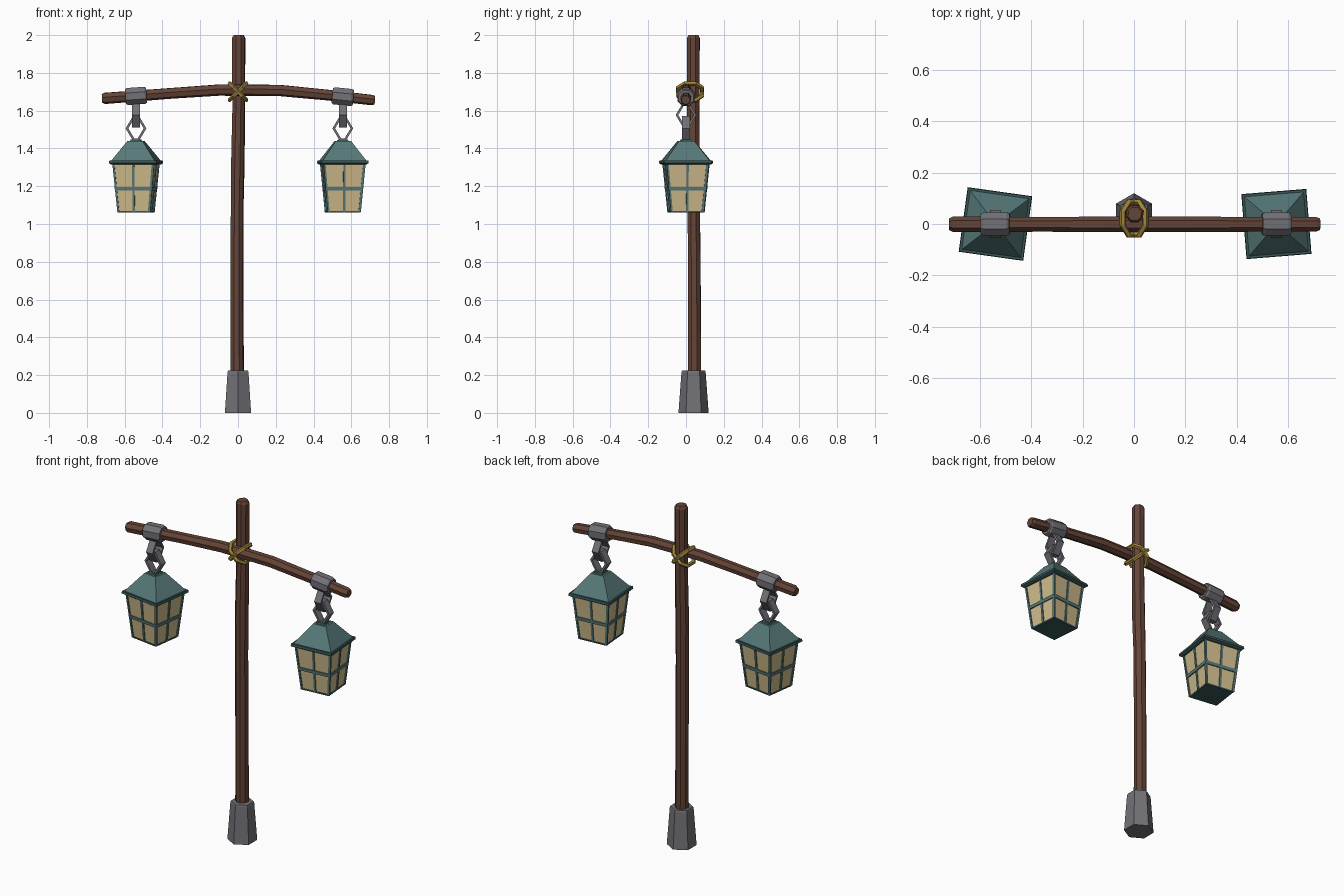
import bpy, bmesh, math, random
from mathutils import Vector, Matrix

if "Cube" in bpy.data.objects:
    bpy.data.objects.remove(bpy.data.objects["Cube"])

random.seed(4)

def material(name, rgb):
    m = bpy.data.materials.new(name)
    m.diffuse_color = (*rgb, 1)
    m.use_nodes = True
    m.node_tree.nodes["Principled BSDF"].inputs["Base Color"].default_value = m.diffuse_color
    return m

WOOD = material("brown_wood", (0.13, 0.058, 0.038))
IRON = material("grey_iron", (0.165, 0.165, 0.185))
ROPE = material("straw_rope", (0.36, 0.24, 0.045))
TEAL = material("teal_metal", (0.095, 0.19, 0.19))
DARK = material("dark_teal_metal", (0.04, 0.09, 0.09))
GLASS = material("cream_glass", (0.62, 0.50, 0.26))

def ngon(r, sides, phase=0.0, jitter=0.0):
    out = []
    for i in range(sides):
        a = math.radians(phase) + 2 * math.pi * i / sides
        k = r * (1 + random.uniform(-jitter, jitter))
        out.append((k * math.cos(a), k * math.sin(a)))
    return out

def rect(w, d):
    return [(-w / 2, -d / 2), (w / 2, -d / 2), (w / 2, d / 2), (-w / 2, d / 2)]

def sweep(bm, pts, profile, normal=(1, 0, 0), scales=None, closed=False):
    """Carry a profile along a path, with mitred corners."""
    pts = [Vector(p) for p in pts]
    n = len(pts)
    rings = []
    for i, p in enumerate(pts):
        a = pts[i] - pts[i - 1] if closed or i > 0 else pts[1] - pts[0]
        b = pts[(i + 1) % n] - p if closed or i < n - 1 else a
        a, b = a.normalized(), b.normalized()
        t = (a + b).normalized()
        u = Vector(normal)
        u = (u - t * u.dot(t)).normalized()
        v = t.cross(u) / max(0.5, t.dot(a))
        s = scales[i] if scales else 1
        rings.append([bm.verts.new(p + u * x * s + v * y * s) for x, y in profile])
    m = len(profile)
    for i in range(n if closed else n - 1):
        r, q = rings[i], rings[(i + 1) % n]
        for j in range(m):
            bm.faces.new((r[j], r[(j + 1) % m], q[(j + 1) % m], q[j]))
    if not closed:
        bm.faces.new(rings[0][::-1])
        bm.faces.new(rings[-1])

def finish(name, bm, mat, loc=(0, 0, 0), turn=0.0):
    bmesh.ops.recalc_face_normals(bm, faces=bm.faces)
    me = bpy.data.meshes.new(name)
    bm.to_mesh(me)
    bm.free()
    me.materials.append(mat)
    ob = bpy.data.objects.new(name, me)
    ob.location = loc
    ob.rotation_euler[2] = turn
    bpy.context.collection.objects.link(ob)
    return ob

def part(name, mat, *args, loc=(0, 0, 0), turn=0.0, **kw):
    bm = bmesh.new()
    sweep(bm, *args, **kw)
    return finish(name, bm, mat, loc, turn)

# Stone-grey foot and slightly crooked post
part("post_foot", IRON, [(0, 0.04, 0), (0, 0.04, 0.215), (0, 0.04, 0.225)],
     ngon(0.08, 6, 90), scales=[1, 0.8, 0.76])
part("post", WOOD,
     [(-0.005, 0.044, 0.1), (-0.006, 0.044, 0.6), (-0.005, 0.04, 1.1), (-0.002, 0.036, 1.3),
      (0.003, 0.037, 1.6), (0.003, 0.038, 1.985), (0.003, 0.038, 2.0)],
     ngon(0.037, 8, 20, 0.06), scales=[1, 0.97, 0.95, 1, 0.95, 0.98, 0.75])

# Bowed cross beam
BEAM = [(-0.72, 0, 1.664), (-0.705, 0, 1.665), (-0.35, 0, 1.692), (-0.1, 0, 1.709),
        (0.22, 0, 1.707), (0.48, 0, 1.682), (0.71, 0, 1.656), (0.725, 0, 1.655)]
part("cross_beam", WOOD, BEAM, ngon(0.031, 7, 15, 0.06), normal=(0, 1, 0),
     scales=[0.75, 1, 0.95, 1, 1, 0.95, 0.92, 0.75])

# Crossed rope lashing
for side in (-1, 1):
    d = Vector((1, 0, side)).normalized()
    c = Vector((0, 0.02, 1.7))
    loop = [c + d * a + Vector((0, b, 0)) for a, b in
            ((0.062, -0.025), (0.062, 0.03), (0.03, 0.065),
             (-0.03, 0.065), (-0.062, 0.03), (-0.062, -0.025), (-0.03, -0.062), (0.03, -0.062))]
    part("rope_lashing", ROPE, loop, ngon(0.012, 5), closed=True,
         normal=d.cross(Vector((0, 1, 0))))

# Lantern body sizes
Z0, Z1 = 1.06, 1.32
def half(z):
    return 0.082 + (z - Z0) / (Z1 - Z0) * 0.024

def tier(name, mat, levels, loc, turn):
    """Stack of square levels given as (height, half width)."""
    part(name, mat, [(0, 0, z) for z, h in levels], rect(2, 2),
         scales=[h for z, h in levels], loc=loc, turn=turn)

for label, cx, bz, slope, turn in (("left", -0.54, 1.678, 0.07, -8), ("right", 0.555, 1.674, -0.1, 4.6)):
    loc, turn = (cx, 0, 0), math.radians(turn)

    # Iron collar round the beam
    xs = (-0.056, -0.046, 0.046, 0.056)
    part(label + "_collar", IRON, [(x, 0, bz + x * slope) for x in xs],
         ngon(0.049, 8, 22.5), normal=(0, 1, 0), scales=[0.86, 1, 1, 0.86], loc=loc)

    # Two chain links at right angles
    for name, z, across, face in (("upper", 1.577, (0, 1, 0), (1, 0, 0)),
                                  ("lower", 1.506, (1, 0, 0), (0, 1, 0))):
        a = Vector(across)
        loop = [a * s + Vector((0, 0, z + h)) for s, h in
                ((0.048, 0), (0.012, 0.06), (-0.012, 0.06), (-0.048, 0), (-0.012, -0.06), (0.012, -0.06))]
        part(f"{label}_{name}_link", IRON, loop, rect(0.042, 0.012), normal=face,
             closed=True, loc=loc)

    # Roof, rim, cap and floor
    tier(label + "_roof", TEAL, [(1.333, 0.118), (1.44, 0.04)], loc, turn)
    tier(label + "_roof_cap", DARK, [(1.438, 0.03), (1.447, 0.024)], loc, turn)
    tier(label + "_roof_rim", DARK, [(1.316, 0.118), (1.322, 0.127), (1.336, 0.125)], loc, turn)
    tier(label + "_floor", DARK, [(Z0, 0.085), (Z0 + 0.008, 0.086)], loc, turn)

    # Glass body
    tier(label + "_glass", GLASS, [(Z0 + 0.004, half(Z0)), (Z1, half(Z1))], loc, turn)

    # Corner posts, centre bars and middle band
    bm = bmesh.new()
    for k in range(4):
        rot = Matrix.Rotation(k * math.pi / 2, 3, 'Z')
        for f, w in ((0, 0.012), (1, 0.013)):
            sweep(bm, [rot @ Vector((f * half(z), -half(z), z)) for z in (Z0 + 0.003, Z1)],
                  rect(w, 0.01), normal=rot @ Vector((1, 0, 0)))
    sweep(bm, [(0, 0, 1.178), (0, 0, 1.196)], rect(2, 2),
          scales=[half(1.178) + 0.006, half(1.196) + 0.006])
    finish(label + "_lantern_frame", bm, TEAL, loc, turn)
